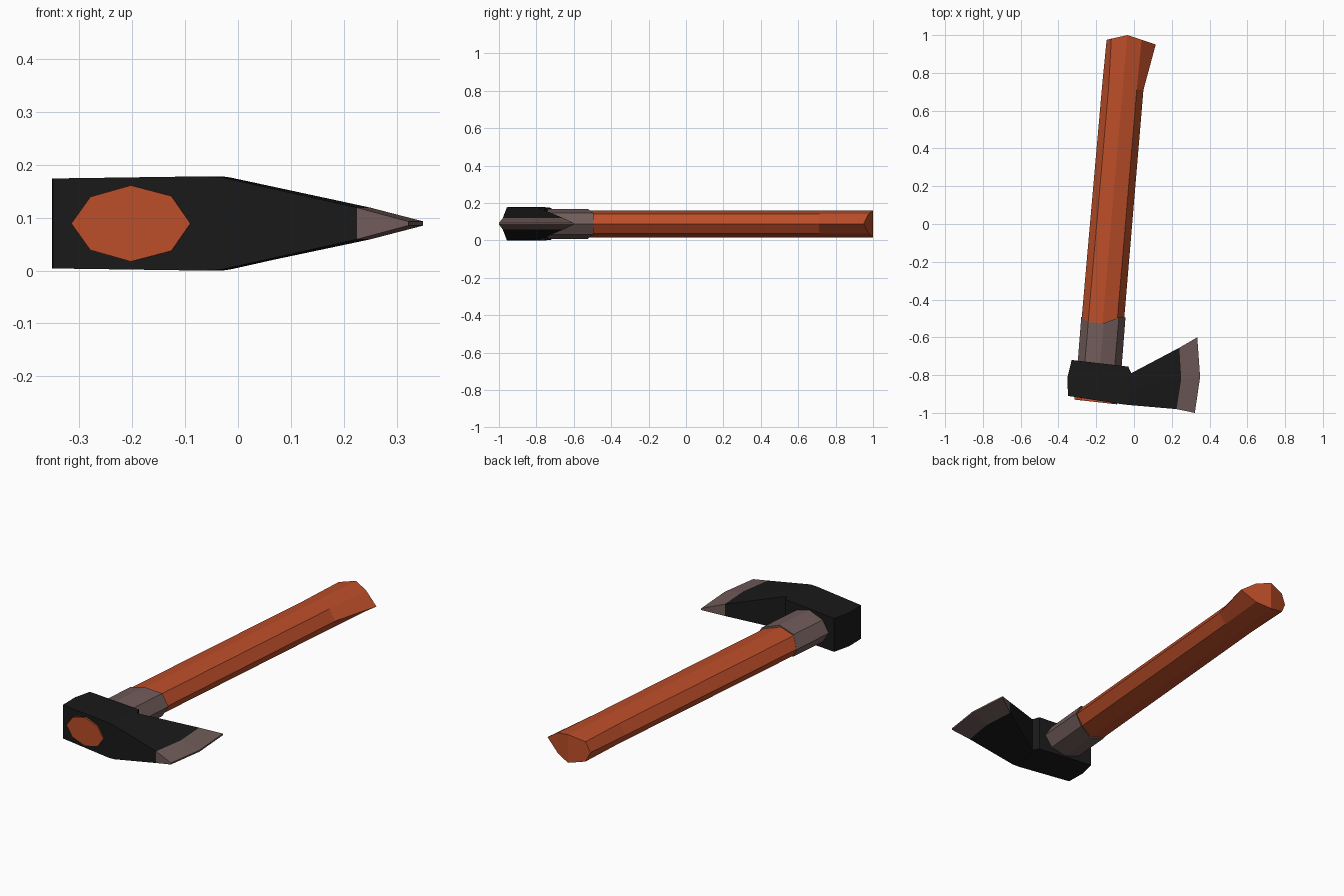
import bpy, bmesh

if "Cube" in bpy.data.objects:
    bpy.data.objects.remove(bpy.data.objects["Cube"])

CZ = 0.089  # mid-height of the whole axe


def material(name, rgb):
    m = bpy.data.materials.new(name)
    m.diffuse_color = (*rgb, 1)
    m.use_nodes = True
    m.node_tree.nodes["Principled BSDF"].inputs["Base Color"].default_value = m.diffuse_color
    return m


WOOD = material("orange_wood", (0.5, 0.075, 0.022))
IRON = material("black_iron", (0.01, 0.01, 0.01))
STEEL = material("grey_steel", (0.16, 0.105, 0.10))


def loft(name, rings, mat):
    """Skin equal-length rings; each end cap is folded along its middle."""
    bm = bmesh.new()
    loops = [[bm.verts.new(p) for p in ring] for ring in rings]
    n = len(loops[0])
    for a, b in zip(loops, loops[1:]):
        for i in range(n):
            j = (i + 1) % n
            bm.faces.new((a[i], a[j], b[j], b[i]))
    q, h = n // 4, n // 2
    for ring in (loops[0], loops[-1]):
        bm.faces.new(ring[q:q + h + 1])
        bm.faces.new(ring[q + h:] + ring[:q + 1])
    bmesh.ops.recalc_face_normals(bm, faces=bm.faces)
    mesh = bpy.data.meshes.new(name)
    bm.to_mesh(mesh)
    bm.free()
    mesh.materials.append(mat)
    ob = bpy.data.objects.new(name, mesh)
    bpy.context.collection.objects.link(ob)
    return ob


def octagon(points, half):
    """Five (x, y) points left to right, mirrored above and below CZ."""
    hs = (0, 0.7 * half, half, 0.72 * half, 0)
    top = [(x, y, CZ + h) for (x, y), h in zip(points, hs)]
    bottom = [(x, y, CZ - h) for (x, y), h in zip(points, hs)]
    return top + bottom[3:0:-1]


def across(left, right):
    return [tuple(a + (b - a) * t for a, b in zip(left, right))
            for t in (0, 0.16, 0.5, 0.84, 1)]


def slab(points, half):
    """Front, middle, back (x, y) points as a flat six-point section."""
    return ([(x, y, CZ - half) for x, y in points]
            + [(x, y, CZ + half) for x, y in reversed(points)])


# Handle with flared, ridged end
loft("handle", [
    octagon(across((-0.315, -0.93), (-0.09, -0.955)), 0.072),
    octagon(across((-0.169, 0.73), (0.05, 0.71)), 0.072),
    octagon([(-0.145, 0.975), (-0.12, 0.981), (-0.035, 1.0),
             (0.04, 0.975), (0.115, 0.95)], 0.072),
], WOOD)

# Collar with wavy upper rim
loft("collar", [
    octagon(across((-0.301, -0.77), (-0.068, -0.79)), 0.08),
    octagon([(-0.279, -0.49), (-0.242, -0.52), (-0.16, -0.525),
             (-0.08, -0.495), (-0.045, -0.495)], 0.08),
], STEEL)

# Axe head and sharpened edge
shoulder = slab([(0.225, -0.98), (0.25, -0.82), (0.24, -0.655)], 0.03)
loft("axe_head", [
    slab([(-0.35, -0.91), (-0.352, -0.81), (-0.33, -0.72)], 0.085),
    slab([(-0.07, -0.953), (-0.05, -0.86), (-0.03, -0.755)], 0.089),
    slab([(-0.03, -0.958), (-0.02, -0.87), (-0.015, -0.79)], 0.087),
    shoulder,
], IRON)
loft("cutting_edge", [
    shoulder,
    slab([(0.322, -1.0), (0.35, -0.81), (0.335, -0.60)], 0.004),
], STEEL)
